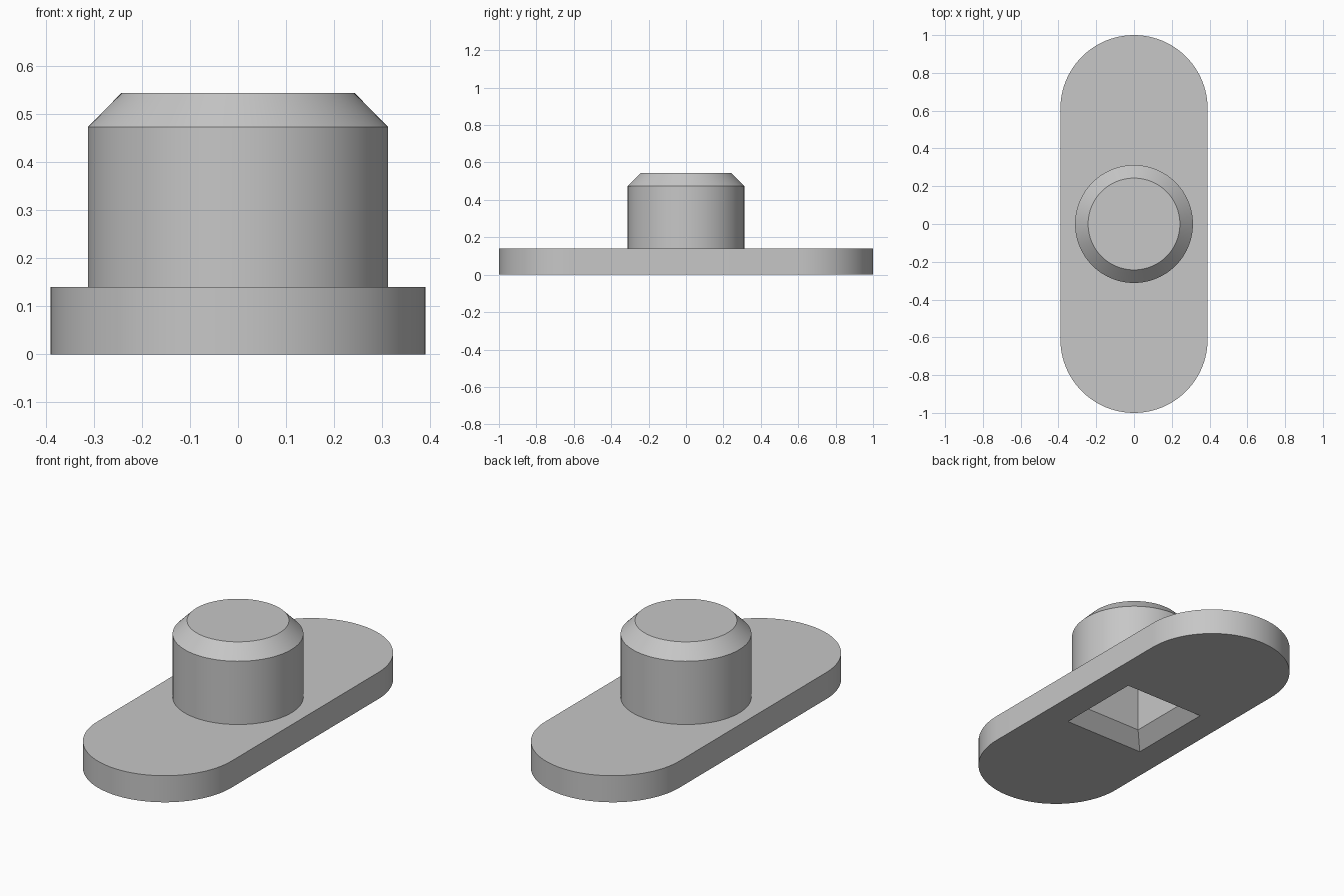
import bpy, bmesh
from math import sin, cos, pi, radians

cube = bpy.data.objects.get("Cube")
if cube:
    bpy.data.objects.remove(cube, do_unlink=True)

grey = bpy.data.materials.new("plain grey")
grey.use_nodes = True
grey.diffuse_color = (0.57, 0.57, 0.57, 1)
grey.node_tree.nodes["Principled BSDF"].inputs["Base Color"].default_value = grey.diffuse_color


def circle(r, n=96):
    return [(r * cos(2 * pi * i / n), r * sin(2 * pi * i / n)) for i in range(n)]


def square(h):
    return [(h, h), (-h, h), (-h, -h), (h, -h)]


def stadium(r, half_length, n=48):
    """Outline with round ends along y."""
    shift = half_length - r
    right = [(r * cos(pi * i / n), shift + r * sin(pi * i / n)) for i in range(n + 1)]
    return right + [(-x, -y) for x, y in right]


def loft(name, sections):
    """Closed solid through (outline, height) sections."""
    bm = bmesh.new()
    rings = [[bm.verts.new((x, y, z)) for x, y in outline] for outline, z in sections]
    n = len(rings[0])
    for low, high in zip(rings, rings[1:]):
        for i in range(n):
            j = (i + 1) % n
            bm.faces.new((low[i], low[j], high[j], high[i]))
    bm.faces.new(rings[0][::-1])
    bm.faces.new(rings[-1])
    mesh = bpy.data.meshes.new(name)
    bm.to_mesh(mesh)
    bm.free()
    mesh.materials.append(grey)
    obj = bpy.data.objects.new(name, mesh)
    bpy.context.collection.objects.link(obj)
    return obj


def combine(target, other, operation):
    mod = target.modifiers.new(operation.lower(), 'BOOLEAN')
    mod.operation, mod.object, mod.solver = operation, other, 'EXACT'
    bpy.context.view_layer.objects.active = target
    bpy.ops.object.modifier_apply(modifier=mod.name)
    bpy.data.objects.remove(other, do_unlink=True)


# Rounded base plate with a bevelled round post
body = loft("base_plate_with_post", [(stadium(0.39, 1), 0), (stadium(0.39, 1), 0.14)])
post = loft("post", [(circle(0.312), 0.07), (circle(0.312), 0.473), (circle(0.243), 0.543)])
combine(body, post, 'UNION')

# Square socket with a flared mouth, open underneath
socket = loft("socket_cutter", [(square(0.306), -0.07), (square(0.166), 0.07),
                                (square(0.166), 0.44)])
socket.hide_render = True
combine(body, socket, 'DIFFERENCE')

# Smooth curved walls, sharp rims
bpy.ops.object.select_all(action='DESELECT')
body.select_set(True)
bpy.context.view_layer.objects.active = body
bpy.ops.object.shade_smooth_by_angle(angle=radians(30))
